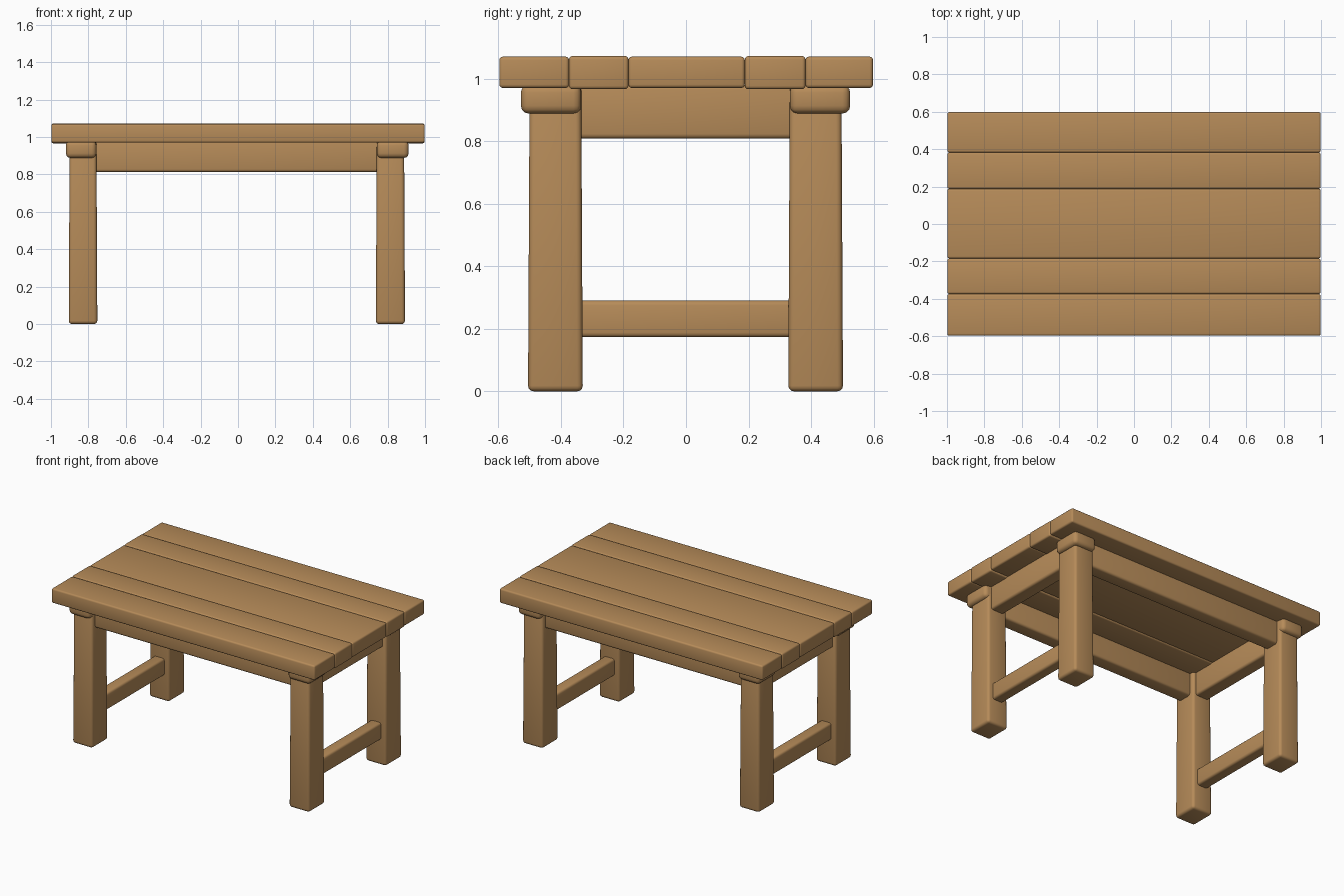
import bpy, bmesh

if "Cube" in bpy.data.objects:
    bpy.data.objects.remove(bpy.data.objects["Cube"])

wood = bpy.data.materials.new("warm_oak")
wood.diffuse_color = (0.47, 0.26, 0.10, 1)
wood.use_nodes = True
wood.node_tree.nodes["Principled BSDF"].inputs["Base Color"].default_value = wood.diffuse_color


def block(name, x, y, z, bevel=0.015, foot=0.0):
    """Rounded timber from (min, max) ranges; foot widens the bottom end."""
    bm = bmesh.new()
    bmesh.ops.create_cube(bm, size=1)
    cx, cy = sum(x) / 2, sum(y) / 2
    for v in bm.verts:
        grow = foot if v.co.z < 0 else 0
        v.co = (cx + v.co.x * (x[1] - x[0] + 2 * grow),
                cy + v.co.y * (y[1] - y[0] + 2 * grow),
                z[0] if v.co.z < 0 else z[1])
    bmesh.ops.bevel(bm, geom=bm.edges[:], offset=bevel, segments=3,
                    profile=0.5, affect='EDGES')
    for f in bm.faces:
        f.smooth = True
    me = bpy.data.meshes.new(name)
    bm.to_mesh(me)
    bm.free()
    me.materials.append(wood)
    ob = bpy.data.objects.new(name, me)
    bpy.context.collection.objects.link(ob)
    return ob


# table top planks, alternate ones very slightly thicker
cuts = [-0.597, -0.374, -0.184, 0.188, 0.382, 0.598]
for i in range(5):
    t = 0.004 if i in (1, 3) else 0
    block(f"top_plank_{i + 1}", (-0.998, 0.998), (cuts[i], cuts[i + 1]),
          (0.97 - t, 1.07 + t / 2), 0.011)

for sx, side in ((-1, "left"), (1, "right")):
    lx = (-0.90, -0.757) if sx < 0 else (0.742, 0.888)
    mid = sum(lx) / 2
    for sy, end in ((-1, "front"), (1, "back")):
        ly = (-0.5, -0.335) if sy < 0 else (0.332, 0.497)
        # leg, a little wider at the foot
        block(f"{end}_{side}_leg", lx, ly, (0, 0.98), 0.018, 0.005)
        # rounded cap on the outside of the leg top
        cx = (-0.92, -0.757) if sx < 0 else (0.742, 0.912)
        cy = (-0.528, -0.335) if sy < 0 else (0.332, 0.525)
        block(f"{end}_{side}_leg_cap", cx, cy, (0.888, 0.98), 0.025)
    # short apron and low stretcher joining the two legs of each end
    block(f"{side}_apron", (mid - 0.05, mid + 0.05), (-0.38, 0.38), (0.808, 0.98))
    block(f"{side}_stretcher", (mid - 0.04, mid + 0.04), (-0.38, 0.38), (0.173, 0.29))

# long aprons under the top
for y, end in ((-0.417, "front"), (0.415, "back")):
    block(f"{end}_apron", (-0.80, 0.79), (y - 0.05, y + 0.05), (0.813, 0.98))
